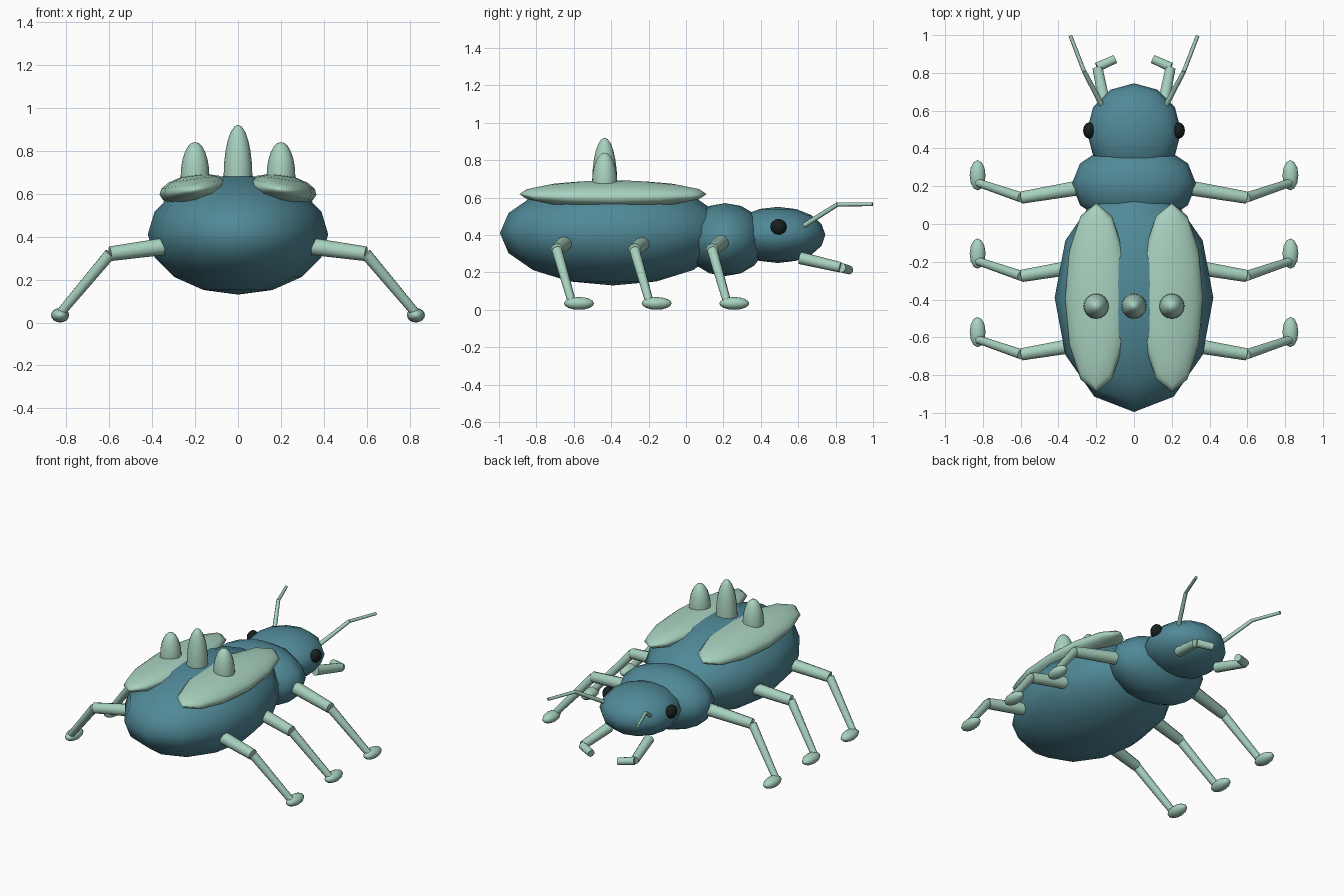
import bpy, math
from mathutils import Vector

if "Cube" in bpy.data.objects:
    bpy.data.objects.remove(bpy.data.objects["Cube"])


def material(name, rgb):
    m = bpy.data.materials.new(name)
    m.diffuse_color = (*rgb, 1)
    m.use_nodes = True
    m.node_tree.nodes["Principled BSDF"].inputs["Base Color"].default_value = m.diffuse_color
    return m


TEAL = material("teal", (0.08, 0.25, 0.31))
PALE = material("pale_green", (0.39, 0.64, 0.52))
DARK = material("dark", (0.008, 0.014, 0.014))


def finish(ob, name, mat):
    ob.name = name
    ob.data.materials.append(mat)
    return ob


def ellipsoid(name, loc, radii, mat, segs=12, rings=8, roll=0):
    bpy.ops.mesh.primitive_uv_sphere_add(segments=segs, ring_count=rings, radius=1,
                                         location=loc, rotation=(0, roll, 0))
    ob = bpy.context.object
    ob.scale = radii
    bpy.ops.object.shade_smooth()
    return finish(ob, name, mat)


def rod(name, a, b, r1, r2, mat, sides=10):
    a, b = Vector(a), Vector(b)
    d = b - a
    bpy.ops.mesh.primitive_cone_add(vertices=sides, radius1=r1, radius2=r2,
                                    depth=d.length, location=(a + b) / 2)
    ob = bpy.context.object
    ob.rotation_euler = d.to_track_quat('Z', 'Y').to_euler()
    bpy.ops.object.shade_smooth_by_angle(angle=math.radians(50))
    return finish(ob, name, mat)


# body
ellipsoid("abdomen", (0, -0.39, 0.41), (0.42, 0.605, 0.28), TEAL)
ellipsoid("thorax", (0, 0.21, 0.375), (0.33, 0.22, 0.195), TEAL)
ellipsoid("head", (0, 0.49, 0.40), (0.25, 0.255, 0.15), TEAL)

# back spikes
for name, x, h in (("left", -0.2, 0.16), ("middle", 0, 0.24), ("right", 0.2, 0.16)):
    ellipsoid(name + "_spike", (x, -0.435, 0.68), (0.067, 0.067, h), PALE, 16, 12)

for s, side in ((-1, "left"), (1, "right")):
    # wing cover and eye
    ellipsoid(side + "_wing_cover", (s * 0.2, -0.39, 0.618), (0.167, 0.5, 0.07), PALE,
              roll=s * math.radians(8))
    ellipsoid(side + "_eye", (s * 0.237, 0.495, 0.443), (0.033, 0.043, 0.043), DARK)

    # antenna
    bend = (s * 0.265, 0.81, 0.563)
    rod(side + "_antenna_base", (s * 0.17, 0.63, 0.45), bend, 0.014, 0.012, PALE, 8)
    rod(side + "_antenna_tip", bend, (s * 0.337, 0.997, 0.564), 0.011, 0.01, PALE, 8)

    # mandible
    rod(side + "_mandible_base", (s * 0.15, 0.61, 0.277), (s * 0.193, 0.825, 0.227),
        0.033, 0.028, PALE)
    rod(side + "_mandible_tip", (s * 0.195, 0.83, 0.225), (s * 0.10, 0.873, 0.213),
        0.026, 0.024, PALE)

    # three legs
    for leg, y in (("front", 0.14), ("middle", -0.275), ("rear", -0.69)):
        n = f"{side}_{leg}_"
        knee = (s * 0.595, y, 0.32)
        rod(n + "upper_leg", (s * 0.3, y + 0.05, 0.36), knee, 0.041, 0.034, PALE)
        rod(n + "lower_leg", knee, (s * 0.83, y + 0.08, 0.04), 0.028, 0.022, PALE)
        ellipsoid(n + "foot", (s * 0.828, y + 0.118, 0.034), (0.042, 0.08, 0.034), PALE)
